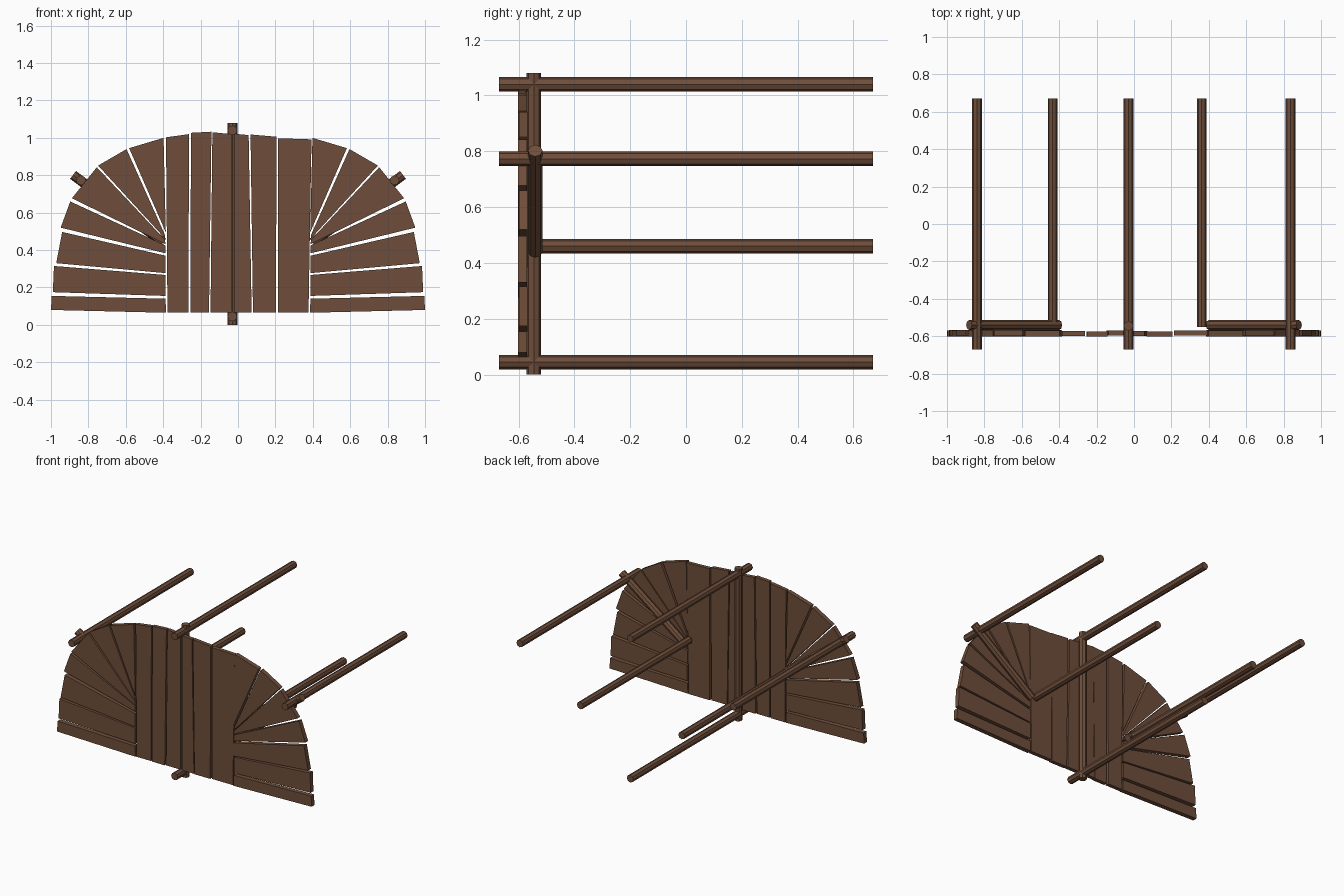
import bpy, bmesh, math
from mathutils import Vector

if "Cube" in bpy.data.objects:
    bpy.data.objects.remove(bpy.data.objects["Cube"])

wood = bpy.data.materials.new("dark brown wood")
wood.diffuse_color = (0.158, 0.076, 0.043, 1)
wood.use_nodes = True
wood.node_tree.nodes["Principled BSDF"].inputs["Base Color"].default_value = wood.diffuse_color


def add_object(name, bm):
    bmesh.ops.recalc_face_normals(bm, faces=bm.faces[:])
    me = bpy.data.meshes.new(name)
    bm.to_mesh(me)
    bm.free()
    me.materials.append(wood)
    ob = bpy.data.objects.new(name, me)
    bpy.context.collection.objects.link(ob)
    return ob


def plank(name, outline, y0, y1):
    """Flat board: an x/z outline extruded from y0 to y1."""
    bm = bmesh.new()
    face = bm.faces.new([bm.verts.new((x, y0, z)) for x, z in outline])
    ext = bmesh.ops.extrude_face_region(bm, geom=[face])
    moved = [v for v in ext["geom"] if isinstance(v, bmesh.types.BMVert)]
    bmesh.ops.translate(bm, verts=moved, vec=(0, y1 - y0, 0))
    return add_object(name, bm)


def pole(name, a, b, r=0.026):
    """Eight-sided pole between two points, flats facing the axes."""
    a, b = Vector(a), Vector(b)
    d = b - a
    bm = bmesh.new()
    bmesh.ops.create_cone(bm, cap_ends=True, segments=8, radius1=r, radius2=r, depth=d.length)
    bmesh.ops.rotate(bm, verts=bm.verts, matrix=Vector((0, 0, 1)).rotation_difference(d).to_matrix())
    bmesh.ops.translate(bm, verts=bm.verts, vec=(a + b) / 2)
    return add_object(name, bm)


# upright centre planks: bottom x pair, top x pair, top z pair, y offset
centre = [
    ((-0.377, -0.265), (-0.385, -0.262), (1.003, 1.02), 0.0),
    ((-0.254, -0.155), (-0.252, -0.142), (1.027, 1.033), -0.003),
    ((-0.147, -0.033), (-0.137, -0.036), (1.03, 1.02), 0.002),
    ((-0.02, 0.073), (-0.02, 0.057), (1.022, 1.015), -0.001),
    ((0.08, 0.203), (0.067, 0.206), (1.018, 1.006), -0.004),
    ((0.213, 0.377), (0.213, 0.393), (0.998, 0.992), 0.002),
]
for i, (bx, tx, tz, dy) in enumerate(centre):
    plank(f"centre_plank_{i + 1}",
          [(bx[0], 0.065), (bx[1], 0.065), (tx[1], tz[1]), (tx[0], tz[0])],
          -0.598 + dy, -0.571 + dy)

# fanned side planks, mirrored on both sides
fan = [
    [(1.0, 0.08), (0.996, 0.155), (0.388, 0.14), (0.384, 0.065)],
    [(0.99, 0.175), (0.984, 0.315), (0.388, 0.267), (0.388, 0.155)],
    [(0.972, 0.33), (0.94, 0.497), (0.388, 0.37), (0.388, 0.277)],
    [(0.948, 0.52), (0.897, 0.66), (0.388, 0.425), (0.388, 0.383)],
    [(0.888, 0.677), (0.755, 0.843), (0.39, 0.455), (0.388, 0.432)],
    [(0.748, 0.852), (0.596, 0.94), (0.39, 0.48), (0.39, 0.462)],
    [(0.582, 0.945), (0.398, 1.0), (0.386, 0.495)],
]
for side, s in (("left", -1), ("right", 1)):
    for i, pts in enumerate(fan):
        dy = 0.003 * (i % 2)
        plank(f"{side}_fan_plank_{i + 1}", [(s * x, z) for x, z in pts],
              -0.602 + dy, -0.570 + dy)

# support poles behind the planks
Y = -0.545
pole("upright_pole", (-0.03, Y, 0), (-0.03, Y, 1.08))
for side, s in (("left", -1), ("right", 1)):
    pole(f"{side}_diagonal_pole", (s * 0.882, -0.54, 0.802), (s * 0.40, -0.54, 0.44))

# long poles running backwards: name, x, z, front end
for name, x, z, y0 in (
    ("top_long_pole", -0.03, 1.04, -0.67),
    ("bottom_long_pole", -0.03, 0.045, -0.67),
    ("left_outer_long_pole", -0.84, 0.773, -0.67),
    ("right_outer_long_pole", 0.837, 0.773, -0.67),
    ("left_inner_long_pole", -0.435, 0.46, -0.55),
    ("right_inner_long_pole", 0.362, 0.46, -0.55),
):
    pole(name, (x, y0, z), (x, 0.67, z))
